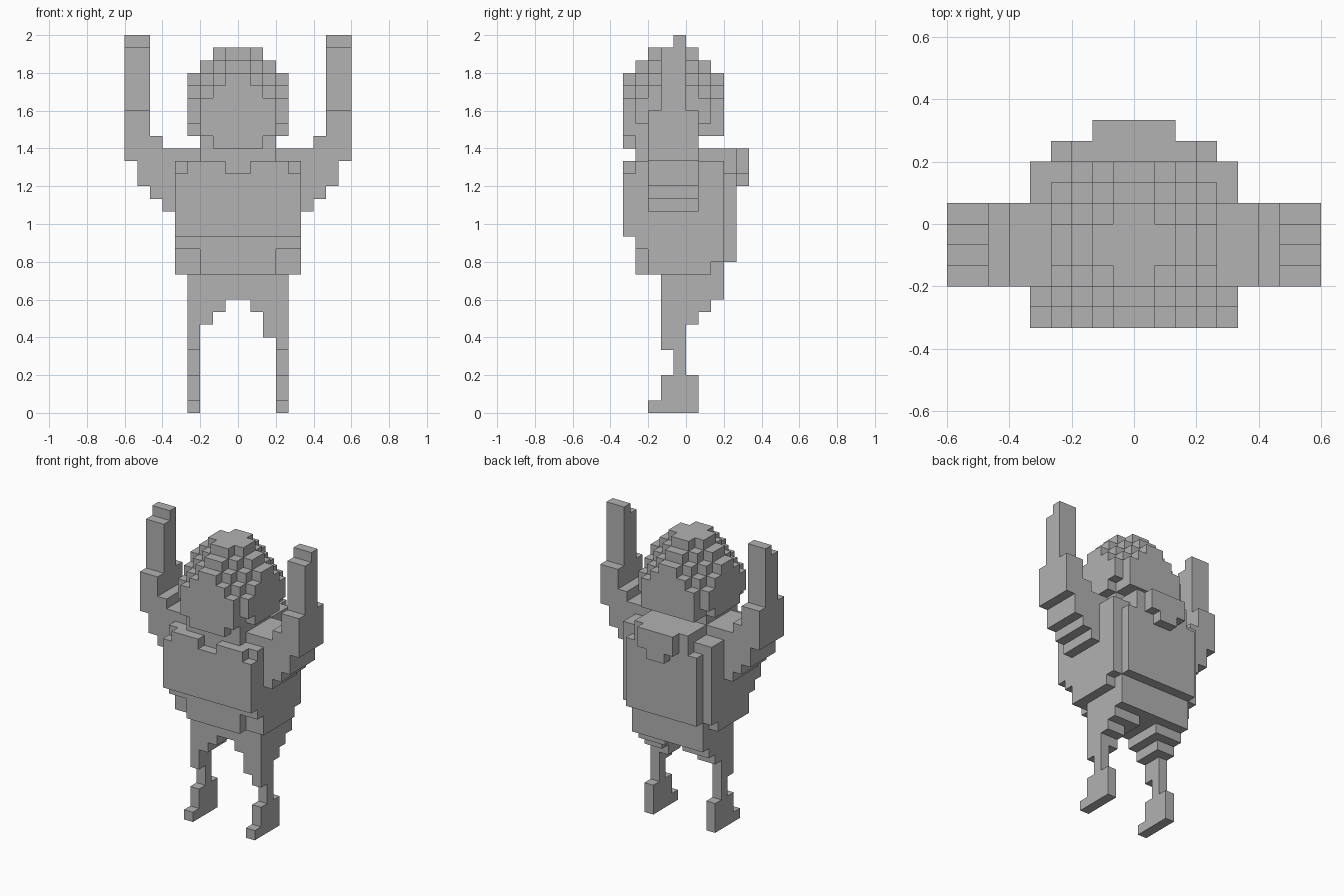
import bpy, bmesh, math
from mathutils import Vector

cube = bpy.data.objects.get("Cube")
if cube:
    bpy.data.objects.remove(cube, do_unlink=True)

UNIT = 1 / 15  # edge of one block

grey = bpy.data.materials.new("plain grey")
grey.use_nodes = True
colour = (0.445, 0.445, 0.445, 1)
grey.diffuse_color = colour
grey.node_tree.nodes["Principled BSDF"].inputs["Base Color"].default_value = colour

AXES = [Vector(v) for v in ((1, 0, 0), (0, 1, 0), (0, 0, 1))]
taken = set()


def cells(x0, x1, y0, y1, z0, z1):
    return {(x, y, z) for x in range(x0, x1) for y in range(y0, y1) for z in range(z0, z1)}


def both(x0, x1, *rest):
    """The same box on the left and the right."""
    return cells(x0, x1, *rest) | cells(-x1, -x0, *rest)


def part(name, blocks):
    """Make one clean shell around a set of unit blocks."""
    blocks = blocks - taken
    taken.update(blocks)
    bm = bmesh.new()
    for cell in sorted(blocks):
        for i, n in enumerate(AXES):
            u, v = AXES[(i + 1) % 3], AXES[(i + 2) % 3]
            for side in (0, 1):
                near = list(cell)
                near[i] += 2 * side - 1
                if tuple(near) in blocks:
                    continue
                p = Vector(cell) + n * side
                ring = [p, p + u, p + u + v, p + v]
                if not side:
                    ring.reverse()
                bm.faces.new([bm.verts.new(q * UNIT) for q in ring])
    bmesh.ops.remove_doubles(bm, verts=bm.verts, dist=UNIT / 100)
    bmesh.ops.dissolve_limit(bm, angle_limit=math.radians(1), verts=bm.verts, edges=bm.edges)
    mesh = bpy.data.meshes.new(name)
    bm.to_mesh(mesh)
    bm.free()
    mesh.materials.append(grey)
    obj = bpy.data.objects.new(name, mesh)
    bpy.context.collection.objects.link(obj)


# Stepped round head with missing corner columns and a narrow chin
head = set()
for x, y, _ in cells(-4, 4, -5, 3, 0, 1):
    a = x if x >= 0 else -x - 1
    b = y + 1 if y >= -1 else -y - 2
    if a + b == 6:
        continue
    bottom = 21 if y < 1 and a < 2 else 22
    if a + b == 5 and a == 3:
        bottom = 23
    head |= cells(x, x + 1, y, y + 1, bottom, min(29, 30 - a - b))
part("head", head)
part("neck", cells(-3, 3, -4, 1, 20, 22))

# Torso, rounded off towards the waist
torso = cells(-5, 5, -4, 3, 13, 20) | cells(-5, 5, -3, 3, 12, 13)
torso |= cells(-5, 5, -3, 2, 11, 12) | cells(-3, 3, -4, 3, 11, 13)
part("torso", torso)
part("chest_plate", cells(-5, 5, -5, -4, 14, 19) | both(1, 4, -5, -4, 19, 20))

# Back panel and the hood above it
part("back_panel", cells(-4, 4, 3, 4, 12, 19))
part("hood", cells(-3, 3, 1, 4, 19, 21) | cells(-2, 2, 4, 5, 19, 21) | cells(-1, 1, 4, 5, 18, 19))

# Raised arms
arm = cells(3, 6, -3, 1, 16, 21) | cells(6, 7, -3, 1, 17, 22)
arm |= cells(7, 8, -3, 1, 18, 24) | cells(8, 9, -3, 1, 20, 24)
arm |= cells(7, 9, -2, 0, 24, 29) | cells(7, 9, -1, 0, 29, 30)
part("left_arm", arm)
part("right_arm", {(-x - 1, y, z) for x, y, z in arm})

# Hips and legs
part("hips", cells(-4, 4, -2, 3, 9, 12))
leg = cells(1, 4, -2, 2, 8, 9) | cells(2, 4, -2, 1, 7, 8) | cells(3, 4, -2, 0, 5, 7)
leg |= cells(3, 4, -1, 0, 3, 5)
foot = cells(3, 4, -2, 1, 1, 3) | cells(3, 4, -3, 1, 0, 1)
part("left_leg", leg | cells(2, 3, -2, 0, 6, 7))
part("right_leg", {(-x - 1, y, z) for x, y, z in leg})
part("left_foot", foot)
part("right_foot", {(-x - 1, y, z) for x, y, z in foot})
